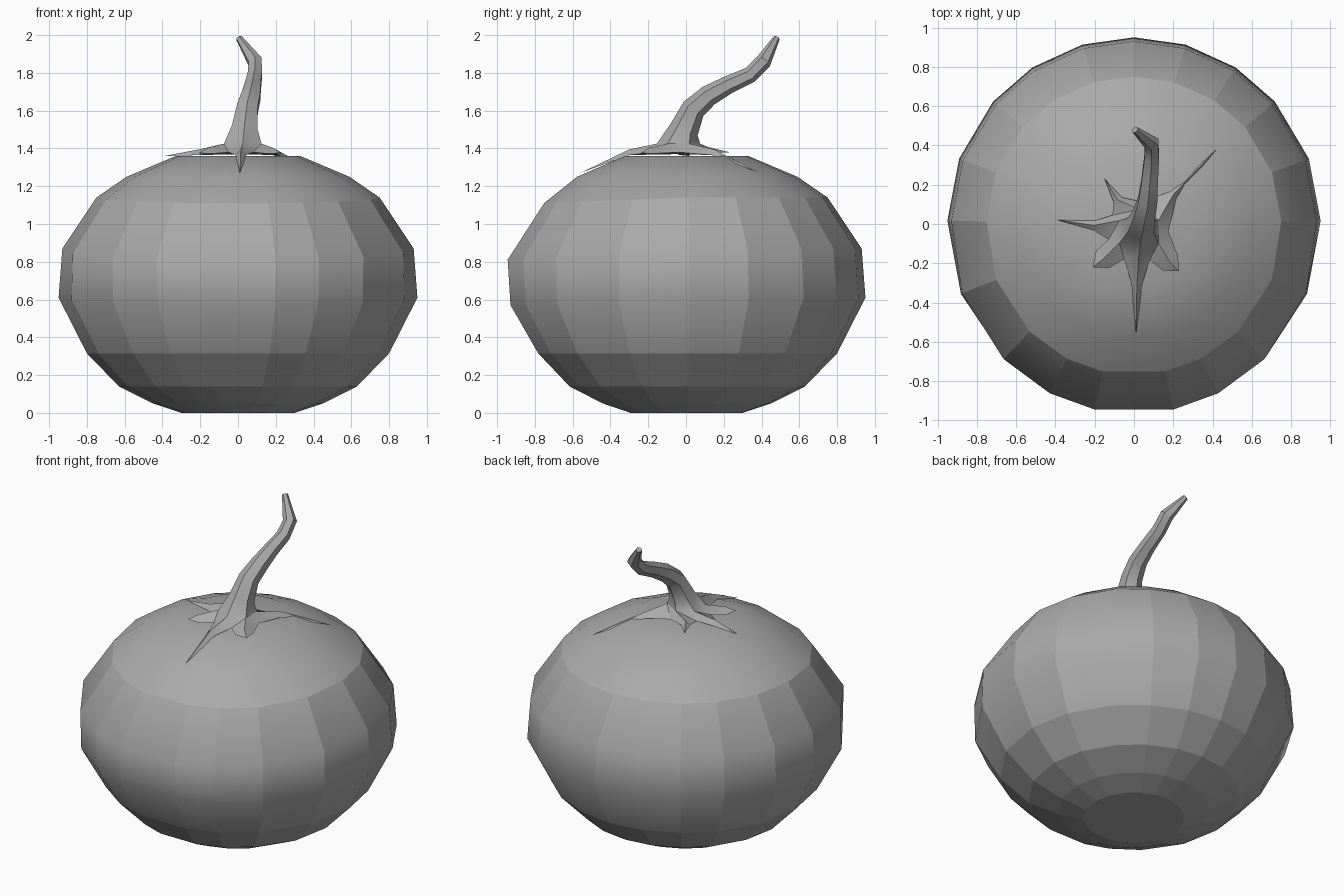
import bpy
import bmesh
from math import radians, sin, cos, pi
from mathutils import Vector

cube = bpy.data.objects.get("Cube")
if cube:
    bpy.data.objects.remove(cube, do_unlink=True)

GREY = (0.4, 0.4, 0.4, 1)
mat = bpy.data.materials.new("mid grey")
mat.use_nodes = True
mat.diffuse_color = GREY
mat.node_tree.nodes["Principled BSDF"].inputs["Base Color"].default_value = GREY


def finish(bm, name):
    """Turn a bmesh into a named, coloured object."""
    bmesh.ops.recalc_face_normals(bm, faces=bm.faces)
    mesh = bpy.data.meshes.new(name)
    bm.to_mesh(mesh)
    bm.free()
    mesh.materials.append(mat)
    obj = bpy.data.objects.new(name, mesh)
    bpy.context.collection.objects.link(obj)
    return obj


def bridge(bm, a, b):
    """Join two equal closed rings with quads."""
    n = len(a)
    for i in range(n):
        bm.faces.new((a[i], a[(i + 1) % n], b[(i + 1) % n], b[i]))


# Body: uneven facets around, mirrored left to right
half = [74, 57, 41, 20.5, 1, -22, -46, -63.5, -78]
angles = [90] + half + [180 - a for a in reversed(half)]
# Rings as radius, height, drop at the front, sharp edge
profile = [
    (0.30, 0.00, 0, True), (0.45, 0.05, 0, True), (0.63, 0.14, 0, True),
    (0.80, 0.315, 0, True), (0.95, 0.61, 0.04, False),
    (0.93, 0.87, 0.06, False), (0.75, 1.14, 0.03, True),
    (0.59, 1.25, 0, False), (0.33, 1.36, 0, False),
]
bm = bmesh.new()
rings = []
for r, z, drop, sharp in profile:
    ring = []
    for a in map(radians, angles):
        front = max(0, -sin(a))
        rr = r + drop * front * 0.6 if z > 0.7 else r
        ring.append(bm.verts.new((rr * cos(a), rr * sin(a), z - drop * front)))
    rings.append(ring)
for low, high in zip(rings, rings[1:]):
    bridge(bm, low, high)
bm.faces.new(rings[0])
cap = bm.faces.new(rings[-1])
bmesh.ops.poke(bm, faces=[cap])
for f in bm.faces:
    f.smooth = True
for low, high in zip(rings[:6], rings[1:7]):
    for a, b in zip(low, high):
        bm.edges.get((a, b)).smooth = False
for ring, row in zip(rings, profile):
    if row[3]:
        for i, v in enumerate(ring):
            bm.edges.get((v, ring[i - 1])).smooth = False
finish(bm, "pumpkin_body")

# Stem: six-sided sweep along a bent path, as centre and radius
path = [
    ((0.025, -0.04, 1.425), 0.115), ((0.035, -0.01, 1.50), 0.078),
    ((0.05, 0.04, 1.61), 0.064), ((0.07, 0.12, 1.68), 0.056),
    ((0.08, 0.22, 1.735), 0.048), ((0.09, 0.34, 1.79), 0.043),
    ((0.09, 0.41, 1.86), 0.042), ((0.005, 0.48, 1.985), 0.018),
]
centres = [Vector(p) for p, r in path]
SIDES = 6
bm = bmesh.new()
stem = []
for i, (c, (p, r)) in enumerate(zip(centres, path)):
    tangent = centres[min(i + 1, len(path) - 1)] - centres[max(i - 1, 0)]
    if i == 0:
        tangent = Vector((0, 0, 1))
    tangent.normalize()
    side = Vector((1, 0, 0))
    side = (side - tangent * side.dot(tangent)).normalized()
    up = tangent.cross(side)
    ring = []
    for k in range(SIDES):
        a = -pi / 2 + 2 * pi * k / SIDES
        ring.append(bm.verts.new(c + r * (cos(a) * side + sin(a) * up)))
    stem.append(ring)
for low, high in zip(stem, stem[1:]):
    bridge(bm, low, high)
bm.faces.new(stem[-1])

# Calyx: six pointed leaves flaring from the stem base; tip, half width, mid position
hub = Vector((0.02, -0.04, 1.37))
leaves = [
    ((0.01, -0.56, 1.27), 0.028, 0.50), ((0.23, -0.24, 1.375), 0.055, 0.78),
    ((0.42, 0.38, 1.275), 0.022, 0.45), ((-0.15, 0.23, 1.38), 0.025, 0.60),
    ((-0.39, 0.02, 1.36), 0.024, 0.55), ((-0.21, -0.22, 1.375), 0.055, 0.78),
]
parts = []
for tip, width, mid in leaves:
    tip = Vector(tip)
    out = tip - hub
    across = Vector((-out.y, out.x, 0)).normalized() * width
    centre = hub.lerp(tip, mid)
    centre.z = max(centre.z, 1.365)
    ridge = bm.verts.new(centre + Vector((0, 0, 0.03)))
    right, left = (bm.verts.new(centre + s * across) for s in (-1, 1))
    parts.append((ridge, right, left, bm.verts.new(tip)))
valleys = []
for i in range(SIDES):
    a = (Vector(leaves[i][0]) - hub).normalized()
    b = (Vector(leaves[(i + 1) % SIDES][0]) - hub).normalized()
    d = a + b
    d.z = 0
    valleys.append(bm.verts.new(hub + d.normalized() * 0.155 + Vector((0, 0, 0.01))))
base = bm.verts.new(hub)
for i, (ridge, right, left, tip) in enumerate(parts):
    top = stem[0][i]
    before, after = valleys[i - 1], valleys[i]
    for f in (
        (top, before, right, ridge), (top, ridge, left, after),
        (ridge, right, tip), (ridge, tip, left),
        (top, after, stem[0][(i + 1) % SIDES]),
        (base, right, before), (base, after, left),
        (base, left, right), (left, tip, right),
    ):
        bm.faces.new(f)
stem_obj = finish(bm, "stem_and_calyx")
bpy.ops.object.select_all(action="DESELECT")
stem_obj.select_set(True)
bpy.context.view_layer.objects.active = stem_obj
bpy.ops.object.shade_smooth_by_angle(angle=radians(30))
